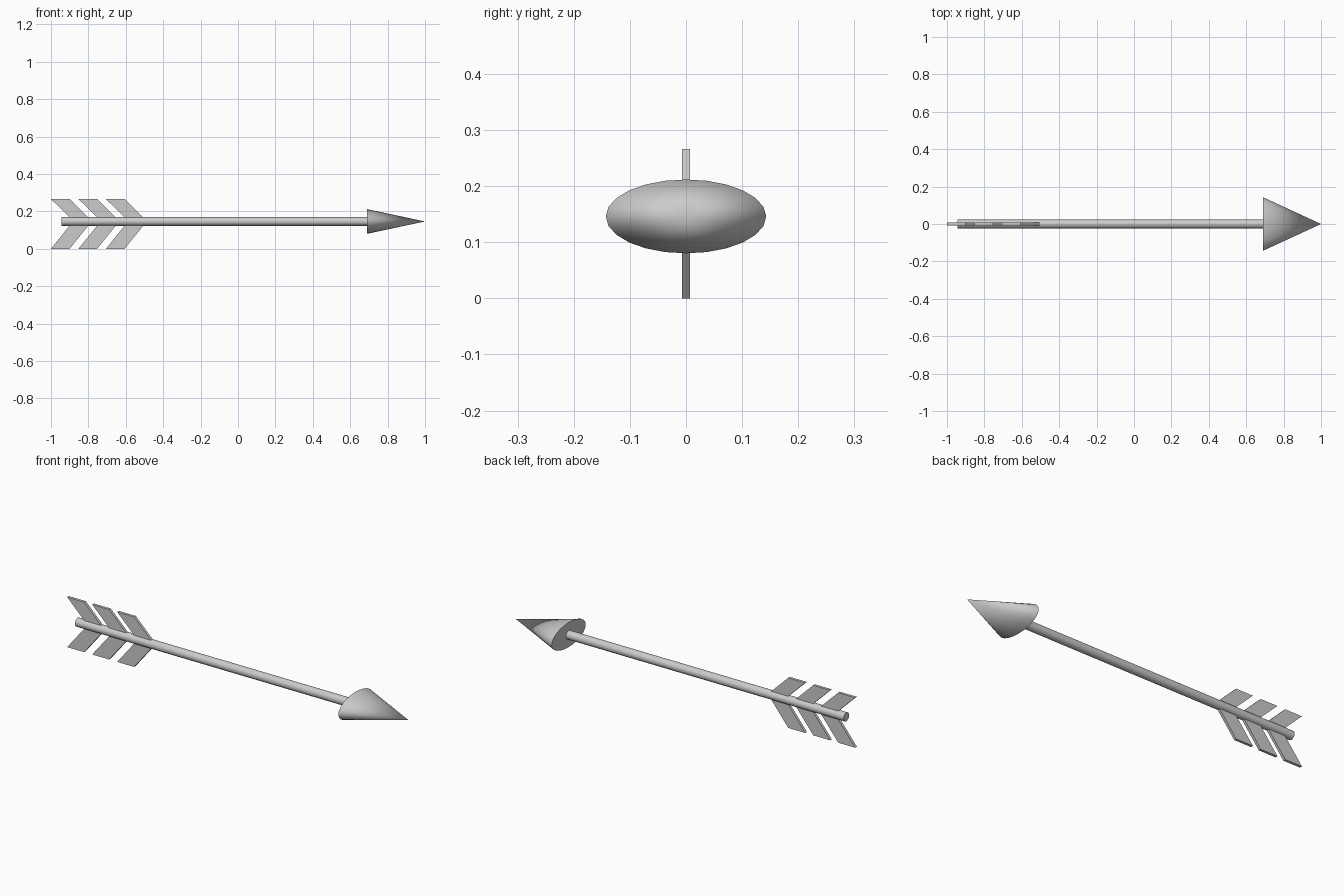
import bpy, bmesh
from math import pi, radians
from mathutils import Matrix

if "Cube" in bpy.data.objects:
    bpy.data.objects.remove(bpy.data.objects["Cube"])

AXIS_Z = 0.146   # height of the shaft's centre line


def finish(name, bm, smooth=False):
    bmesh.ops.recalc_face_normals(bm, faces=bm.faces)
    mesh = bpy.data.meshes.new(name)
    bm.to_mesh(mesh)
    bm.free()
    ob = bpy.data.objects.new(name, mesh)
    bpy.context.collection.objects.link(ob)
    if smooth:
        bpy.ops.object.select_all(action='DESELECT')
        ob.select_set(True)
        bpy.context.view_layer.objects.active = ob
        bpy.ops.object.shade_smooth_by_angle(angle=radians(40))
    return ob


def tapered_rod(name, x0, x1, r0, r1, flatten=1.0):
    """Round rod or cone lying along +x, optionally squashed in z."""
    bm = bmesh.new()
    bmesh.ops.create_cone(bm, cap_ends=True, segments=24,
                          radius1=r0, radius2=r1, depth=x1 - x0)
    place = (Matrix.Translation(((x0 + x1) / 2, 0, AXIS_Z))
             @ Matrix.Diagonal((1, 1, flatten, 1))
             @ Matrix.Rotation(pi / 2, 4, 'Y'))
    bmesh.ops.transform(bm, matrix=place, verts=bm.verts)
    return finish(name, bm, smooth=True)


def vane(name, x, tip_z, root_z, width=0.1, sweep=0.1, thick=0.014):
    """Thin swept-back parallelogram from the outer tip to the shaft."""
    # carry the slanted edges a little way into the shaft
    k = (AXIS_Z - root_z) * 0.6
    slope = sweep / (root_z - tip_z)
    xr, zr = x + sweep + slope * k, root_z + k
    bm = bmesh.new()
    face = bm.faces.new([bm.verts.new((px, -thick / 2, pz)) for px, pz in
                         ((x, tip_z), (x + width, tip_z),
                          (xr + width, zr), (xr, zr))])
    ext = bmesh.ops.extrude_face_region(bm, geom=[face])
    verts = [v for v in ext["geom"] if isinstance(v, bmesh.types.BMVert)]
    bmesh.ops.translate(bm, verts=verts, vec=(0, thick, 0))
    return finish(name, bm)


# Shaft and flattened conical head
tapered_rod("shaft", -0.943, 0.70, 0.023, 0.023)
tapered_rod("arrowhead", 0.69, 1.0, 0.143, 0.0, flatten=0.46)

# Three pairs of fletching vanes
for i in range(3):
    x = -1.0 + i * 0.147
    vane(f"upper_vane_{i + 1}", x, 0.266, 0.168)
    vane(f"lower_vane_{i + 1}", x, 0.0, 0.124)
